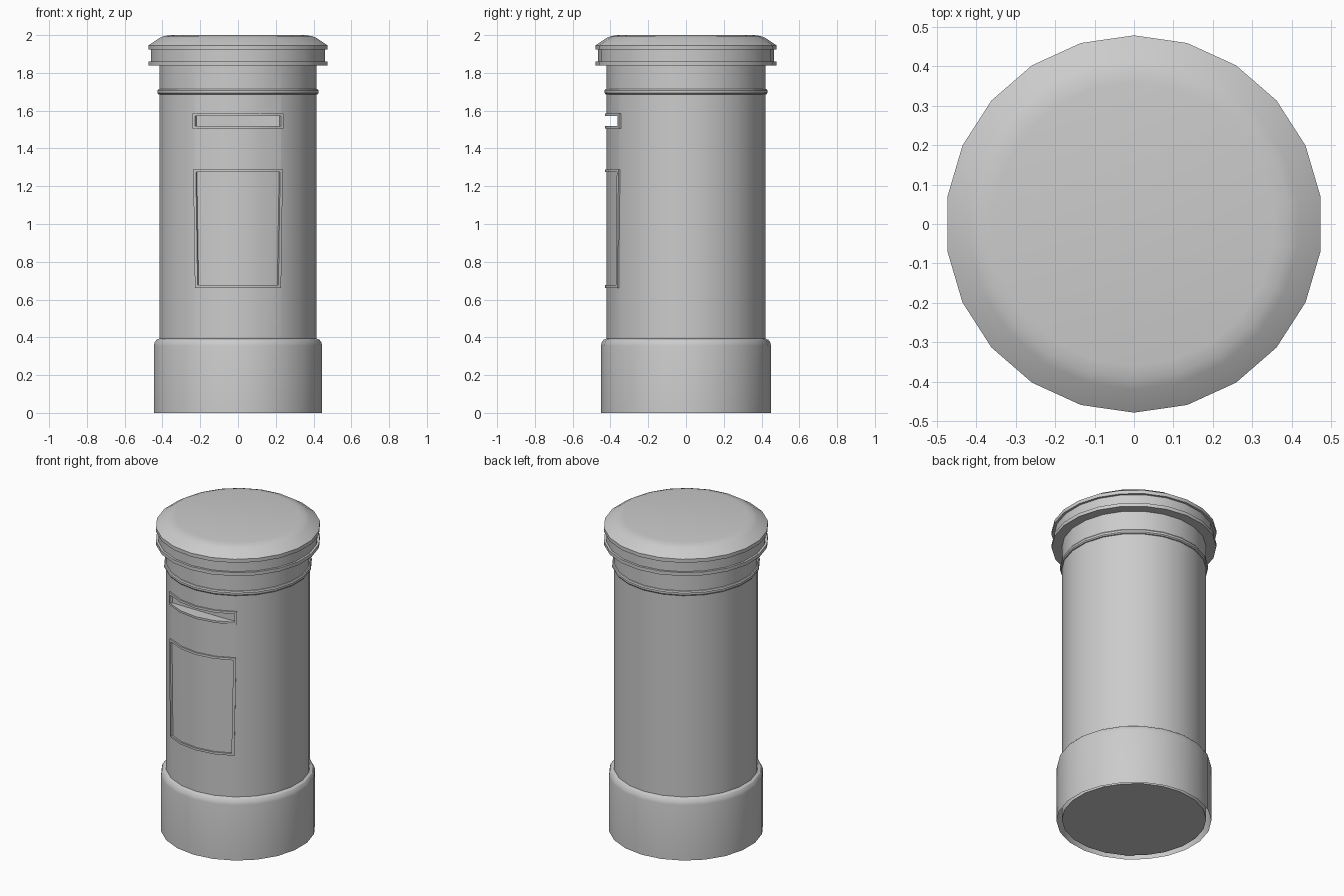
import bpy, bmesh
from math import sin, cos, pi, asin

if "Cube" in bpy.data.objects:
    bpy.data.objects.remove(bpy.data.objects["Cube"])

SIDES = 22
STEP = 2 * pi / SIDES


def make_object(name, bm):
    bmesh.ops.recalc_face_normals(bm, faces=bm.faces)
    mesh = bpy.data.meshes.new(name)
    bm.to_mesh(mesh)
    bm.free()
    ob = bpy.data.objects.new(name, mesh)
    bpy.context.collection.objects.link(ob)
    return ob


def activate(ob):
    bpy.ops.object.select_all(action='DESELECT')
    ob.select_set(True)
    bpy.context.view_layer.objects.active = ob


def smooth(ob):
    activate(ob)
    bpy.ops.object.shade_smooth_by_angle(angle=pi / 6)


def skin(bm, loops):
    for a, b in zip(loops, loops[1:]):
        n = len(a)
        for i in range(n):
            j = (i + 1) % n
            bm.faces.new((a[i], a[j], b[j], b[i]))


def lathe(name, profile, capped=True):
    bm = bmesh.new()
    loops = [[bm.verts.new((r * sin(i * STEP), -r * cos(i * STEP), z))
              for i in range(SIDES)] for r, z in profile]
    skin(bm, loops)
    if capped:
        bm.faces.new(loops[0])
        bm.faces.new(loops[-1])
    return make_object(name, bm)


def curved_frame(name, x_bottom, x_top, z0, z1, width, r_in=0.405, r_out=0.429):
    """Thin raised rectangular moulding wrapped on the round body."""
    def loop(r, inset):
        pts = []
        for z, x, order in ((z0 + inset, x_bottom, 1), (z1 - inset, x_top, -1)):
            half = asin((x - inset) / 0.427)
            for s in (-1, -0.5, 0, 0.5, 1):
                a = s * half * order
                pts.append(bm.verts.new((r * sin(a), -r * cos(a), z)))
        return pts
    bm = bmesh.new()
    skin(bm, [loop(r_in, 0), loop(r_out, 0), loop(r_out, width), loop(r_in, width)])
    return make_object(name, bm)


# Body with letter slot cut in
body = lathe("body", [(0.42, 0.01), (0.42, 1.85)])
bm = bmesh.new()
bmesh.ops.create_cube(bm, size=1)
for v in bm.verts:
    v.co = (v.co.x * 0.452, -0.475 + v.co.y * 0.25, 1.545 + v.co.z * 0.054)
cutter = make_object("slot_cutter", bm)
cutter.hide_render = True
mod = body.modifiers.new("slot", 'BOOLEAN')
mod.operation = 'DIFFERENCE'
mod.solver = 'EXACT'
mod.object = cutter
activate(body)
bpy.ops.object.modifier_apply(modifier=mod.name)
bpy.data.objects.remove(cutter)
smooth(body)

# Plinth, open underneath
smooth(lathe("base", [(0.45, 0), (0.45, 0.355), (0.446, 0.373),
                      (0.436, 0.387), (0.418, 0.395)], capped=False))

# Neck ring
smooth(lathe("neck_ring", [(0.415, 1.685), (0.426, 1.687), (0.431, 1.694), (0.431, 1.707),
                           (0.426, 1.714), (0.415, 1.717)], capped=False))

# Cap with two flanges and bevelled lid
smooth(lathe("cap", [(0.415, 1.838), (0.479, 1.838), (0.479, 1.86), (0.465, 1.86),
                     (0.465, 1.923), (0.479, 1.923), (0.479, 1.946), (0.42, 1.985),
                     (0.395, 1.995), (0.36, 2.0)]))

# Mouldings around slot and door
smooth(curved_frame("slot_frame", 0.241, 0.241, 1.505, 1.585, 0.014))
smooth(curved_frame("door_frame", 0.227, 0.236, 0.662, 1.288, 0.014))
